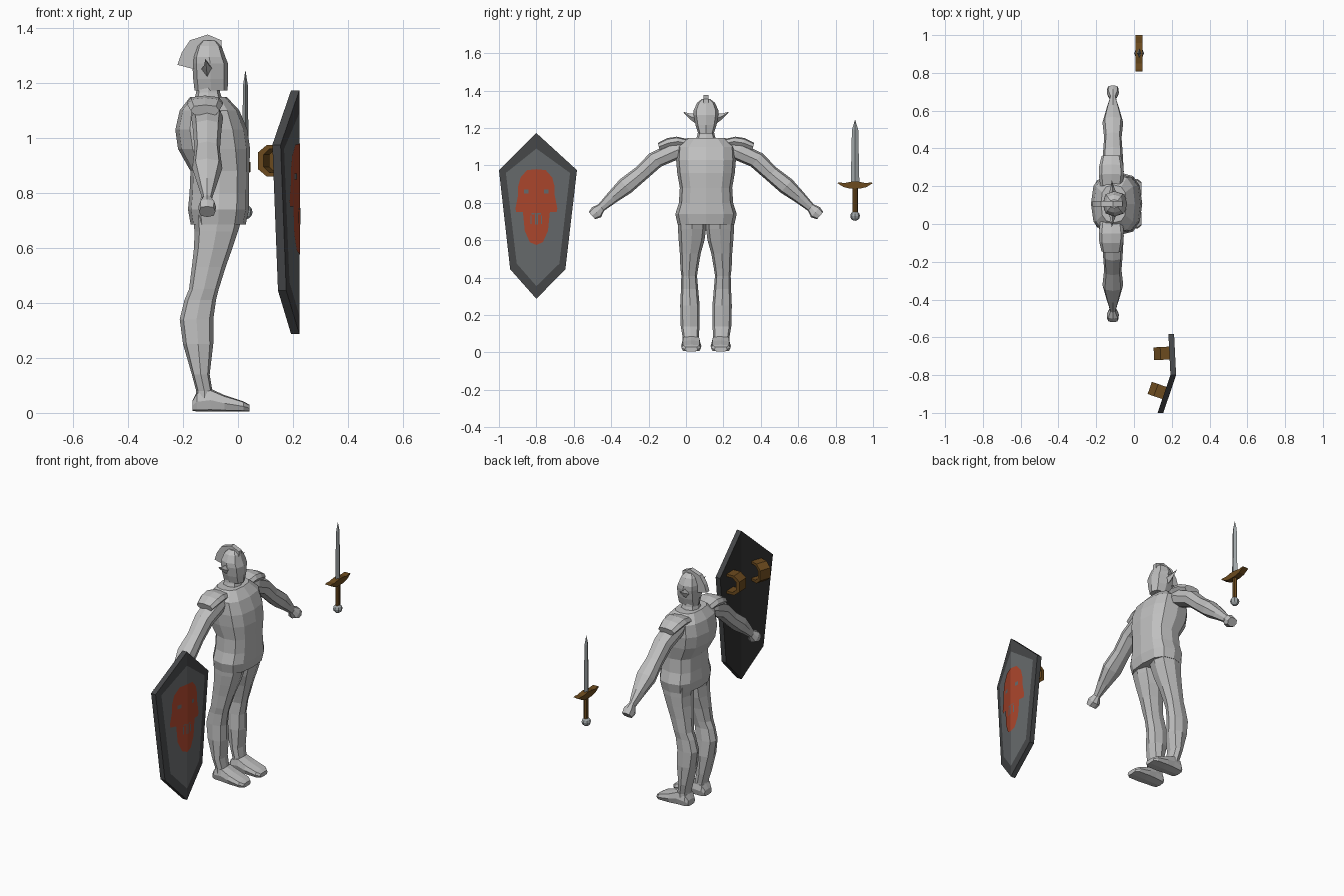
import bpy, bmesh, math
from mathutils import Vector

if "Cube" in bpy.data.objects:
    bpy.data.objects.remove(bpy.data.objects["Cube"])

def mat(name, r, g, b):
    m = bpy.data.materials.new(name)
    m.diffuse_color = (r, g, b, 1)
    m.use_nodes = True
    m.node_tree.nodes["Principled BSDF"].inputs["Base Color"].default_value = m.diffuse_color
    return m

ARMOUR = mat("armour grey", .52, .52, .52)
STEEL = mat("blade steel", .36, .39, .40)
BROWN = mat("leather brown", .15, .07, .013)
RIM = mat("rim charcoal", .06, .062, .065)
FIELD = mat("shield grey", .13, .14, .145)
RED = mat("emblem red", .40, .06, .025)
BACK = mat("shield back black", .03, .03, .03)
CY = .107  # centre of the figure in y

def finish(name, bm, *mats, recalc=True):
    if recalc:
        bmesh.ops.recalc_face_normals(bm, faces=bm.faces[:])
    me = bpy.data.meshes.new(name)
    bm.to_mesh(me)
    bm.free()
    for m in mats:
        me.materials.append(m)
    ob = bpy.data.objects.new(name, me)
    bpy.context.collection.objects.link(ob)
    return ob

def loft(name, sections, m, n=8, p=.75, turn=0.0):
    """Skin rings given as (centre, u half axis, v half axis)."""
    bm = bmesh.new()
    rings = []
    f = lambda t: math.copysign(abs(t) ** p, t) if abs(t) > 1e-6 else 0
    for c, u, v in sections:
        ring = []
        for i in range(n):
            a = 2 * math.pi * i / n + turn
            ring.append(bm.verts.new(Vector(c) + Vector(u) * f(math.cos(a)) + Vector(v) * f(math.sin(a))))
        rings.append(ring)
    for r, s in zip(rings, rings[1:]):
        for i in range(n):
            j = (i + 1) % n
            bm.faces.new((r[i], r[j], s[j], s[i]))
    bm.faces.new(rings[0])
    bm.faces.new(rings[-1])
    return finish(name, bm, m)

def column(name, rows, m, **k):
    """Vertical loft from rows (z, x0, x1, y0, y1)."""
    return loft(name, [(((a + b) / 2, (c + d) / 2, z), ((b - a) / 2, 0, 0), (0, (d - c) / 2, 0))
                       for z, a, b, c, d in rows], m, **k)

def prism(name, pts, fn, h, m):
    """Extrude a 2D outline from -h to h; fn maps (a, b, t) to space."""
    bm = bmesh.new()
    lo, hi = [[bm.verts.new(fn(a, b, t)) for a, b in pts] for t in (-h, h)]
    bm.faces.new(lo)
    bm.faces.new(hi)
    for i in range(len(pts)):
        j = (i + 1) % len(pts)
        bm.faces.new((lo[i], lo[j], hi[j], hi[i]))
    return finish(name, bm, m)

# torso with flared tunic
torso = [(.685, -.172, .028, .152), (.74, -.182, .04, .164), (.80, -.176, .04, .145), (.88, -.173, .041, .14),
         (.96, -.218, .044, .154), (1.03, -.228, .034, .16), (1.10, -.212, .005, .155), (1.148, -.175, -.04, .10)]
column("torso", [(z, a, b, CY - w, CY + w) for z, a, b, w in torso], ARMOUR, n=12)

# neck and helmet
neck = [(1.12, -.165, -.05, .06), (1.165, -.152, -.065, .045), (1.21, -.15, -.07, .04)]
column("neck", [(z, a, b, CY - w, CY + w) for z, a, b, w in neck], ARMOUR)
helm = [(1.172, -.158, -.038, .042), (1.215, -.163, -.036, .056), (1.27, -.166, -.036, .066),
        (1.295, -.164, -.046, .066), (1.335, -.15, -.06, .048), (1.355, -.13, -.08, .022)]
column("helmet", [(z, a, b, CY - w, CY + w) for z, a, b, w in helm], ARMOUR)
crest = [(-.06, 1.32), (-.06, 1.355), (-.11, 1.376), (-.175, 1.355), (-.205, 1.31), (-.22, 1.266),
         (-.16, 1.25), (-.145, 1.31)]
prism("helmet_crest", crest, lambda x, z, t: (x, CY + t, z), .014, ARMOUR)

leg = [(.72, -.165, .018, 0, .15), (.66, -.158, 0, 0, .15), (.60, -.16, -.02, .008, .146),
       (.53, -.168, -.045, .028, .14), (.45, -.178, -.07, .042, .137), (.41, -.195, -.08, .048, .132),
       (.34, -.212, -.09, .042, .134), (.25, -.20, -.09, .034, .138), (.14, -.168, -.103, .035, .135),
       (.08, -.152, -.093, .038, .125), (.04, -.155, -.09, .035, .125)]
foot = [(-.166, .008, .045, .034), (-.15, .005, .075, .045), (-.10, .005, .088, .05),
        (-.05, .005, .065, .054), (.02, .005, .042, .052), (.041, .005, .03, .034)]
arm = [(.12, 1.095, .05, .045), (.17, 1.075, .058, .05), (.27, 1.03, .052, .047), (.35, .955, .046, .043),
       (.43, .89, .055, .047), (.50, .83, .035, .034), (.56, .775, .016, .023), (.585, .75, .032, .036), (.61, .732, .03, .026)]
pad = [(.09, 1.115, .058, .026), (.15, 1.128, .066, .026), (.20, 1.12, .064, .026), (.252, 1.10, .052, .02)]
for s, side in ((-1, "right"), (1, "left")):
    Y = lambda d: CY + s * d
    # legs and feet
    column(side + "_leg", [(z, a, b, Y(c), Y(d)) for z, a, b, c, d in leg], ARMOUR)
    loft(side + "_foot", [((x, Y(.079), (a + b) / 2), (0, w, 0), (0, 0, (b - a) / 2)) for x, a, b, w in foot],
         ARMOUR, p=.5)
    # arm with hand, sloping outwards
    loft(side + "_arm", [((-.112, Y(d), z), (hx, 0, 0), (0, s * h * .66, h * .75)) for d, z, hx, h in arm], ARMOUR)
    # shoulder plate
    loft(side + "_shoulder_plate", [((-.12, Y(d), z), (hx, 0, 0), (0, s * h * .3, h)) for d, z, hx, h in pad], ARMOUR)
    # side spike of the helmet
    loft(side + "_helmet_spike", [((-.112, Y(.05), 1.25), (.022, 0, 0), (0, 0, .03)),
                                  ((-.114, Y(.085), 1.262), (.01, 0, 0), (0, 0, .016)),
                                  ((-.118, Y(.122), 1.286), (.001, 0, 0), (0, 0, .001))], ARMOUR, n=4, p=1)

# shield: two flat halves meeting at a ridge
RY = -.80
def front(y, z, off=0):
    d = y - RY
    return Vector((.223 - (.34 * -d if d < 0 else .05 * d) + off, y, z))

outer = [(-.8, 1.173), (-.583, .975), (-.645, .445), (-.8, .287), (-.94, .445), (-1.0, .975)]
inner = [(-.8, 1.09), (-.62, .96), (-.677, .475), (-.8, .355), (-.905, .475), (-.963, .96)]
bm = bmesh.new()
of, ifr, ob = [[bm.verts.new(front(y, z, o)) for y, z in pts] for pts, o in ((outer, 0), (inner, 0), (outer, -.03))]
for i in range(6):
    j = (i + 1) % 6
    bm.faces.new((of[i], of[j], ifr[j], ifr[i])).material_index = 0
    bm.faces.new((of[i], of[j], ob[j], ob[i])).material_index = 0
for q in ((0, 1, 2, 3), (3, 4, 5, 0)):
    bm.faces.new([ifr[k] for k in q]).material_index = 1
    bm.faces.new([ob[k] for k in q]).material_index = 2
finish("shield", bm, RIM, FIELD, BACK)

# skull-shaped emblem plates, one per half, with eyes and teeth gaps
def plates(name, polys, off, m):
    bm = bmesh.new()
    for s in (-1, 1):
        for poly in polys:
            vs = [bm.verts.new(front(RY + s * d, z, off)) for d, z in poly]
            f = bm.faces.new(vs)
            f.normal_update()
            if f.normal.x < 0:
                f.normal_flip()
    return finish(name, bm, m, recalc=False)

plates("shield_emblem", [[(0, .98), (.05, .975), (.085, .935), (.098, .885), (.098, .84), (.112, .77), (.108, .75),
                          (.072, .75), (.062, .65), (.035, .59), (0, .575)]], .003, RED)
box = lambda d, z, w, h: [(d - w, z - h), (d + w, z - h), (d + w, z + h), (d - w, z + h)]
plates("emblem_eyes_and_teeth", [box(.053, .86, .012, .011), box(.005, .715, .003, .03),
                                 box(.028, .71, .003, .022), box(.018, .742, .008, .003)], .005, FIELD)

# two arm straps behind the shield, square to each half
C = [(0, .058), (.035, .058), (.06, .03), (.06, -.03), (.035, -.058), (0, -.058),
     (0, -.043), (.028, -.043), (.045, -.022), (.045, .022), (.028, .043), (0, .043)]
for name, y, slope, reach in (("inner_strap", -.683, -.05, 1.4), ("outer_strap", -.895, .34, 1.4)):
    base = front(y, .917, -.028)
    back = Vector((-1, slope, 0)).normalized()
    along = Vector((slope, 1, 0)).normalized()
    prism(name, C, lambda a, b, t: base + back * a * reach + along * t + Vector((0, 0, b)), .034, BROWN)

# sword
SX, SY = .027, .904
blade = [(.90, .012, .023), (1.19, .009, .017), (1.243, .0008, .001)]
loft("sword_blade", [((SX, SY, z), (a, 0, 0), (0, b, 0)) for z, a, b in blade], STEEL, n=4, p=1)
half = [(.096, .906), (.06, .884), (.025, .876)]
top = [(.02, .913), (.055, .906), (.085, .909)]
guard = [(-d, z) for d, z in half] + [(d, z) for d, z in half[::-1]] \
    + [(d, z) for d, z in top[::-1]] + [(-d, z) for d, z in top]
prism("sword_guard", guard, lambda d, z, t: (SX + t, SY + d, z), .018, BROWN)
loft("sword_grip", [((SX, SY, z), (.013, 0, 0), (0, .015, 0)) for z in (.745, .885)], BROWN, p=1)
bm = bmesh.new()
bmesh.ops.create_uvsphere(bm, u_segments=8, v_segments=6, radius=.026)
bmesh.ops.translate(bm, verts=bm.verts[:], vec=(SX, SY, .73))
finish("sword_pommel", bm, STEEL)
